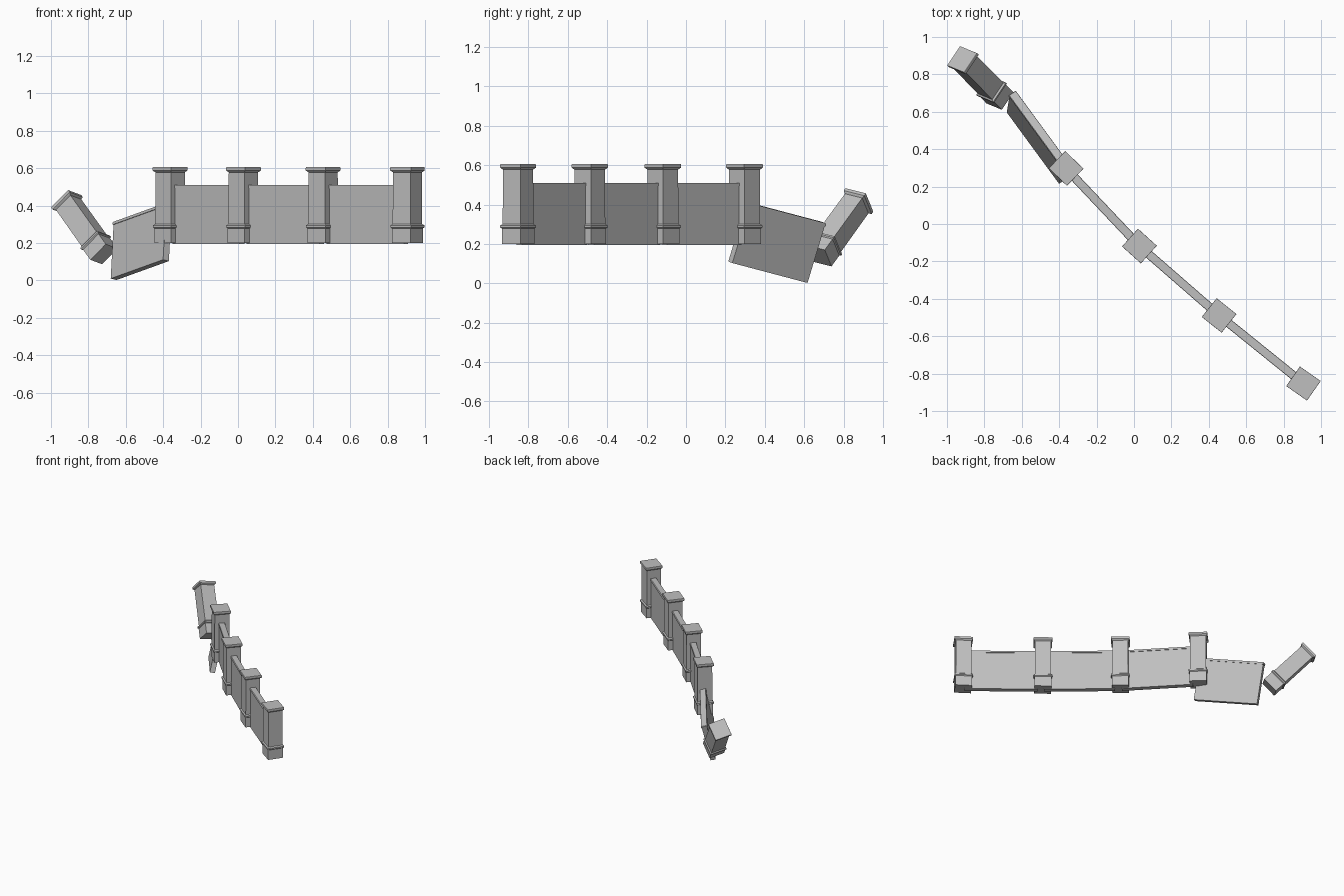
import bpy, bmesh, math
from mathutils import Matrix, Vector

if "Cube" in bpy.data.objects:
    bpy.data.objects.remove(bpy.data.objects["Cube"])

stone = bpy.data.materials.new("grey stone")
stone.diffuse_color = (0.52, 0.52, 0.52, 1)
stone.use_nodes = True
stone.node_tree.nodes["Principled BSDF"].inputs["Base Color"].default_value = stone.diffuse_color


def loft(name, rings, matrix):
    """Stack of rectangles (half length, half width, height) joined into a solid."""
    bm = bmesh.new()
    loops = [[bm.verts.new((sx * a, sy * b, z))
              for sx, sy in ((-1, -1), (1, -1), (1, 1), (-1, 1))]
             for a, b, z in rings]
    for lo, hi in zip(loops, loops[1:]):
        for i in range(4):
            j = (i + 1) % 4
            bm.faces.new((lo[i], lo[j], hi[j], hi[i]))
    bm.faces.new(loops[0][::-1])
    bm.faces.new(loops[-1])
    bmesh.ops.recalc_face_normals(bm, faces=bm.faces)
    me = bpy.data.meshes.new(name)
    bm.to_mesh(me)
    bm.free()
    me.materials.append(stone)
    ob = bpy.data.objects.new(name, me)
    bpy.context.collection.objects.link(ob)
    ob.matrix_world = matrix
    return ob


def frame(origin, along, up):
    """Matrix whose x runs along the wall and z runs up the part."""
    x = Vector(along).normalized()
    z = Vector(up)
    z = (z - x * z.dot(x)).normalized()
    y = z.cross(x)
    m = Matrix((x, y, z)).transposed().to_4x4()
    m.translation = origin
    return m


# pillar outline: base, moulding ring, shaft, cap (half size, height)
PILLAR = [(.060, 0), (.060, .078), (.066, .084), (.066, .094), (.057, .101),
          (.056, .378), (.062, .383), (.0665, .388), (.0665, .402), (.0655, .405)]


def pillar(name, matrix):
    loft(name, [(s * 1.02, s * 0.96, z) for s, z in PILLAR], matrix)


def panel(name, length, matrix):
    # thin slab with a slightly wider coping strip on top
    h = length / 2
    loft(name, [(h, .019, 0), (h, .019, .303)], matrix)
    loft(name + "_coping", [(h + .003, .023, .301), (h + .003, .023, .313),
                            (h, .021, .317)], matrix)


# standing pillars along a gentle curve
posts = [(-.363, .297, -44), (.029, -.118, -42), (.455, -.489, -38.5), (.906, -.853, -35)]
for i, (x, y, a) in enumerate(posts):
    pillar(f"pillar_{i + 1}",
           Matrix.Translation((x, y, .2)) @ Matrix.Rotation(math.radians(a), 4, 'Z'))

# wall panels between the standing pillars
for i, (p, q) in enumerate(zip(posts, posts[1:])):
    a, b = Vector((p[0], p[1], .194)), Vector((q[0], q[1], .194))
    d = b - a
    start, end = a + d.normalized() * .04, b - d.normalized() * .01
    panel(f"wall_panel_{i + 1}", (end - start).length, frame((start + end) / 2, d, (0, 0, 1)))

# broken panel sagging at the far end
lo, hi = Vector((-.665, .607, .006)), Vector((-.385, .225, .107))
panel("broken_panel", (hi - lo).length, frame((lo + hi) / 2, hi - lo, (.013, .096, .303)))

# toppled pillar leaning outwards
pillar("toppled_pillar", frame((-.717, .675, .14), (.092, -.038, .093), (-.499, .508, .701)))
